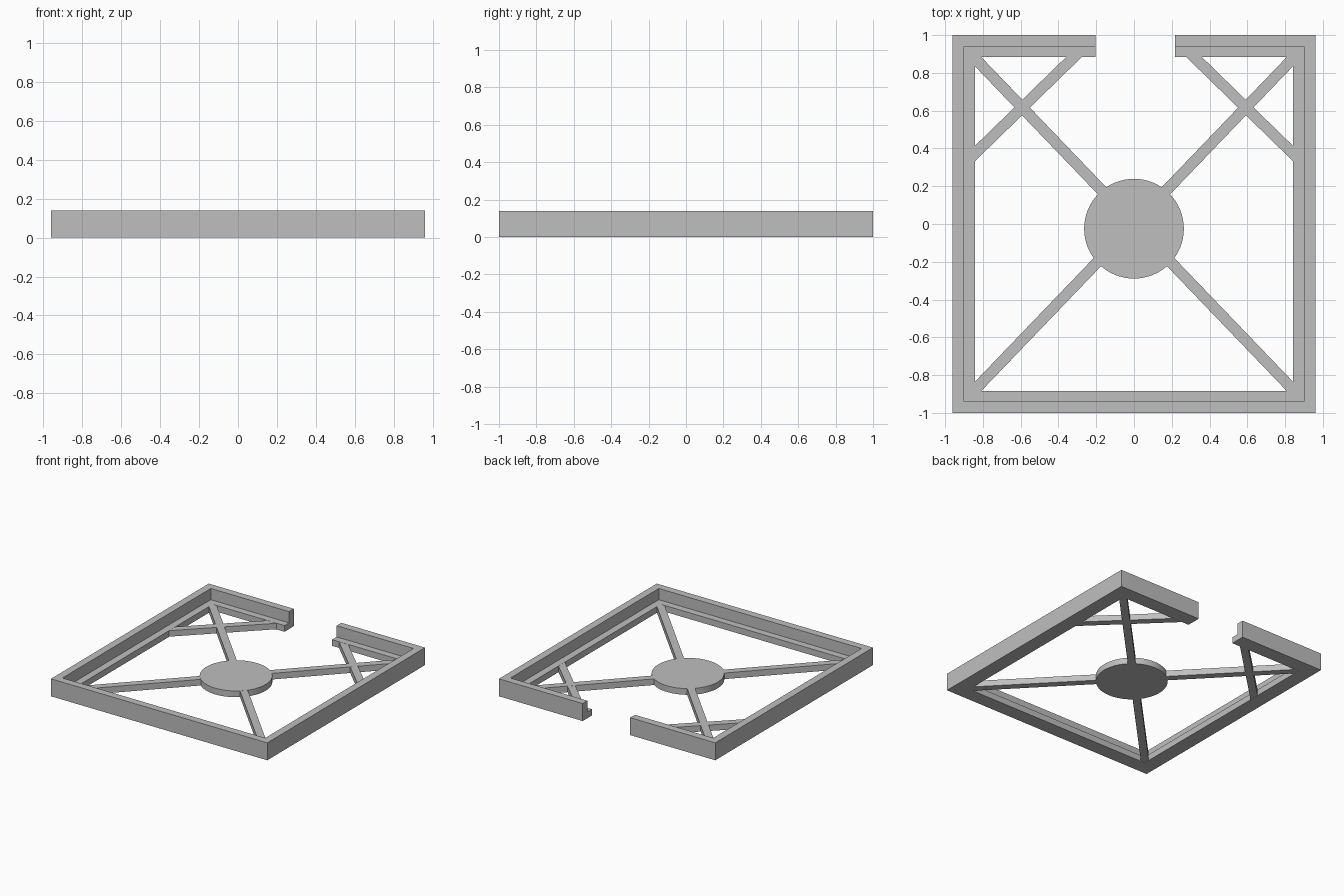
import bpy
import bmesh
from math import atan2
from mathutils import Vector

cube = bpy.data.objects.get("Cube")
if cube:
    bpy.data.objects.remove(cube, do_unlink=True)

grey = bpy.data.materials.new("light grey")
grey.use_nodes = True
grey.diffuse_color = (0.52, 0.52, 0.52, 1)
grey.node_tree.nodes["Principled BSDF"].inputs["Base Color"].default_value = grey.diffuse_color

HALF_X, HALF_Y = 0.96, 1.0
WALL, LEDGE = 0.06, 0.117      # inset of the wall and of the ledge lip
HEIGHT, BASE = 0.14, 0.05
BAR_WIDTH = 0.058


def finish(name, bm):
    bmesh.ops.recalc_face_normals(bm, faces=bm.faces)
    mesh = bpy.data.meshes.new(name)
    bm.to_mesh(mesh)
    bm.free()
    mesh.materials.append(grey)
    obj = bpy.data.objects.new(name, mesh)
    bpy.context.collection.objects.link(obj)
    return obj


# Open frame: an L-shaped section swept around the border with mitred corners
def build_frame():
    section = [(0, 0), (0, HEIGHT), (WALL, HEIGHT), (WALL, BASE), (LEDGE, BASE), (LEDGE, 0)]
    # Each stop: outer point and its inward direction
    path = [((-0.205, HALF_Y), (0, -1)), ((-HALF_X, HALF_Y), (1, -1)),
            ((-HALF_X, -HALF_Y), (1, 1)), ((HALF_X, -HALF_Y), (-1, 1)),
            ((HALF_X, HALF_Y), (-1, -1)), ((0.217, HALF_Y), (0, -1))]
    bm = bmesh.new()
    rings = [[bm.verts.new((x + dx * i, y + dy * i, z)) for i, z in section]
             for (x, y), (dx, dy) in path]
    for a, b in zip(rings, rings[1:]):
        for i in range(len(section)):
            j = (i + 1) % len(section)
            bm.faces.new((a[i], a[j], b[j], b[i]))
    bm.faces.new(rings[0])
    bm.faces.new(rings[-1])
    return finish("frame", bm)


# Flat bar between two plan points, a hair thinner than the ledge it joins
def build_bar(name, start, end, inset=0.0005):
    a, b = Vector(start), Vector(end)
    bm = bmesh.new()
    bmesh.ops.create_cube(bm, size=1)
    obj = finish(name, bm)
    obj.location = (*((a + b) / 2), BASE / 2)
    obj.rotation_euler.z = atan2(b.y - a.y, b.x - a.x)
    obj.scale = ((b - a).length, BAR_WIDTH, BASE - 2 * inset)
    return obj


build_frame()

# Spokes from the corners to the hub, and braces across the back corners
for side, sx in (("left", 1), ("right", -1)):
    for end, sy in (("front", -1), ("back", 1)):
        build_bar(f"{end}_{side}_spoke", (sx * 0.1, sy * 0.104), (sx * 0.87, sy * 0.906))
    build_bar(f"back_{side}_brace", (sx * 0.885, 0.331), (sx * 0.28, 0.921), 0.001)

# Round hub plate
bm = bmesh.new()
bmesh.ops.create_cone(bm, cap_ends=True, segments=64, radius1=0.264, radius2=0.264, depth=BASE)
hub = finish("hub", bm)
hub.location = (0, -0.025, BASE / 2)
bpy.ops.object.select_all(action="DESELECT")
hub.select_set(True)
bpy.context.view_layer.objects.active = hub
bpy.ops.object.shade_smooth_by_angle()
